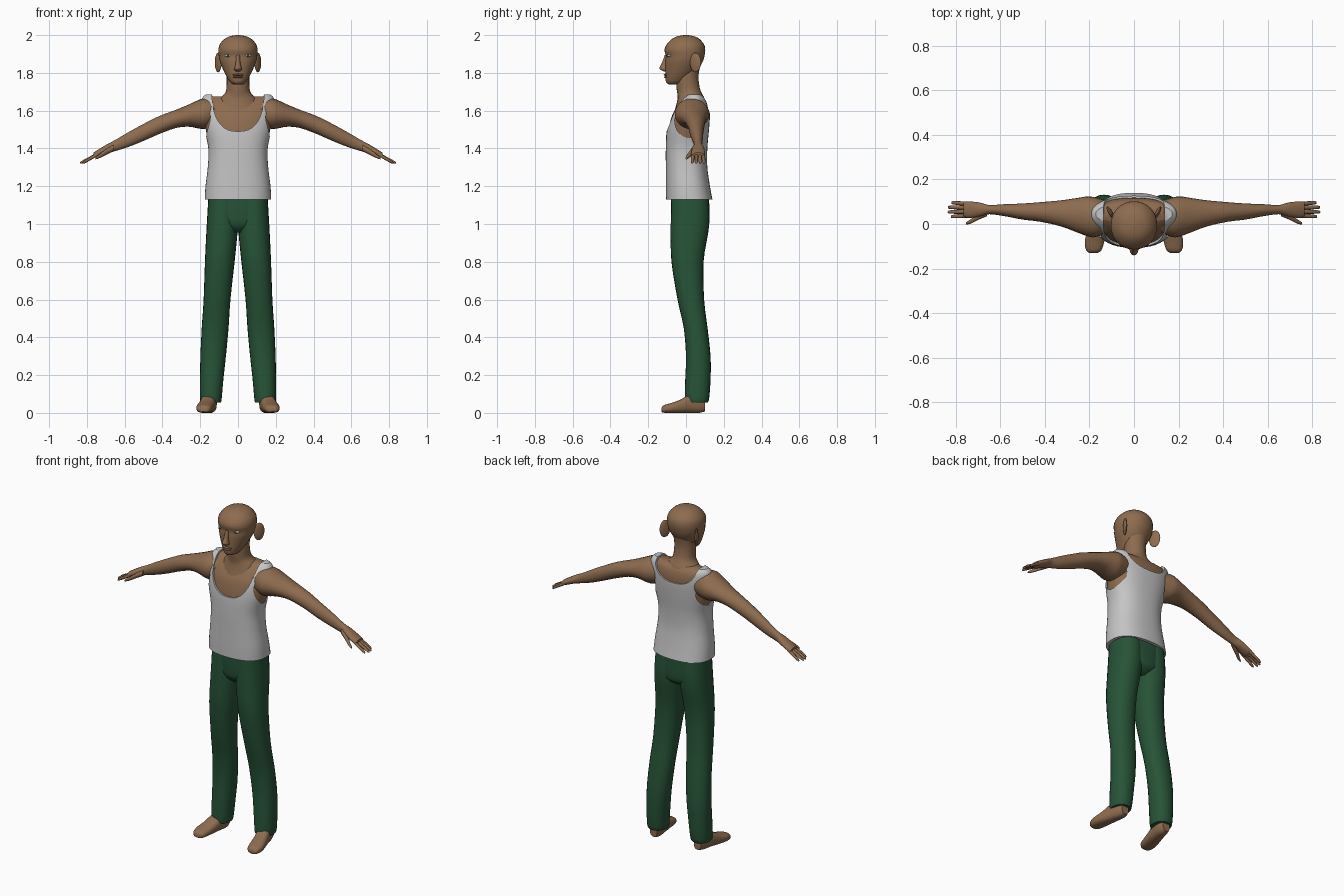
import bpy, bmesh, math
from mathutils import Matrix, Vector

cube = bpy.data.objects.get("Cube")
if cube:
    bpy.data.objects.remove(cube, do_unlink=True)


def material(name, rgb):
    m = bpy.data.materials.new(name)
    m.use_nodes = True
    m.diffuse_color = (*rgb, 1)
    for node in m.node_tree.nodes:
        if node.type == 'BSDF_PRINCIPLED':
            node.inputs["Base Color"].default_value = (*rgb, 1)
            node.inputs["Roughness"].default_value = 0.8
    return m


SKIN = material("brown skin", (.27, .15, .078))
SHIRT = material("light grey cloth", (.56, .56, .56))
PANTS = material("dark green cloth", (.02, .087, .038))
WHITE = material("eye white", (.6, .6, .57))
IRIS = material("iris green", (.05, .2, .1))
PUPIL = material("pupil black", (.01, .01, .01))


def smooth(ob, angle=50):
    bpy.ops.object.select_all(action='DESELECT')
    ob.select_set(True)
    bpy.context.view_layer.objects.active = ob
    bpy.ops.object.shade_smooth_by_angle(angle=math.radians(angle))


def finish(name, bm, mat):
    bmesh.ops.recalc_face_normals(bm, faces=bm.faces)
    mesh = bpy.data.meshes.new(name)
    bm.to_mesh(mesh)
    bm.free()
    ob = bpy.data.objects.new(name, mesh)
    bpy.context.collection.objects.link(ob)
    if mat:
        mesh.materials.append(mat)
    smooth(ob)
    return ob


def refine(rows, steps):
    """Catmull-Rom interpolation of the section table."""
    out = []
    for i in range(len(rows) - 1):
        p0, p1 = rows[max(i - 1, 0)], rows[i]
        p2, p3 = rows[i + 1], rows[min(i + 2, len(rows) - 1)]
        for k in range(steps):
            t = k / steps
            out.append([b + t / 2 * (c - a + t * (2 * a - 5 * b + 4 * c - d + t * (3 * (b - c) + d - a)))
                        for a, b, c, d in zip(p0, p1, p2, p3)])
    return out + [list(rows[-1])]


def loft(name, axis, rows, mat, side=1, power=2.0, seg=24, steps=3):
    """Skin superellipse sections; each row is (position, low a, high a, low b, high b)."""
    bm = bmesh.new()
    rings = []
    for t, a0, a1, b0, b1 in refine(rows, steps):
        ring = []
        for k in range(seg):
            w = math.tau * k / seg
            c, s = math.cos(w), math.sin(w)
            a = (a0 + a1) / 2 + (a1 - a0) / 2 * math.copysign(abs(c) ** (2 / power), c)
            b = (b0 + b1) / 2 + (b1 - b0) / 2 * math.copysign(abs(s) ** (2 / power), s)
            x, y, z = {'x': (t, a, b), 'y': (a, t, b), 'z': (a, b, t)}[axis]
            ring.append(bm.verts.new((x * side, y, z)))
        rings.append(ring)
    for lo, hi in zip(rings, rings[1:]):
        for k in range(seg):
            j = (k + 1) % seg
            bm.faces.new((lo[k], lo[j], hi[j], hi[k]))
    bm.faces.new(rings[0])
    bm.faces.new(rings[-1])
    return finish(name, bm, mat)


def ball(name, at, size, mat, turn=0.0):
    bm = bmesh.new()
    m = Matrix.Translation(at) @ Matrix.Rotation(turn, 4, 'Z') @ Matrix.Diagonal(Vector((*size, 1)))
    bmesh.ops.create_uvsphere(bm, u_segments=16, v_segments=10, radius=1, matrix=m)
    return finish(name, bm, mat)


def sym(rows):
    """(z, half width, front, back) to full section rows."""
    return [(z, -w, w, f, b) for z, w, f, b in rows]


# Torso: one section table for the shirt, shrunk for the skin beneath
torso = sym([(1.13, .176, -.106, .14), (1.2, .172, -.107, .127), (1.3, .16, -.107, .113),
             (1.4, .157, -.107, .113), (1.5, .178, -.102, .122), (1.58, .191, -.084, .127),
             (1.63, .194, -.056, .124), (1.665, .19, -.026, .112), (1.685, .172, .0, .09)])
inset = .009
loft("upper_body", 'z', [(z - inset, a + inset, b - inset, f + inset, k - inset)
                         for z, a, b, f, k in torso[3:]], SKIN, power=2.4, seg=40, steps=4)
shirt = loft("tank_top", 'z', torso, SHIRT, power=2.4, seg=48, steps=4)

# Neckline scoops and armholes cut from the shirt
neck_z = 1.71
scoops = [loft("front_scoop", 'y', [(-.3, -.138, .138, 1.49, 2 * neck_z - 1.49),
                                    (.045, -.138, .138, 1.49, 2 * neck_z - 1.49)], None,
               power=2.5, seg=40, steps=1),
          loft("back_scoop", 'y', [(.035, -.138, .138, 1.585, 2 * neck_z - 1.585),
                                   (.3, -.138, .138, 1.585, 2 * neck_z - 1.585)], None,
               power=2.5, seg=40, steps=1)]
for side in (1, -1):
    scoops.append(loft("armhole", 'x', [(.12, -.06, .1, 1.455, 1.64), (.3, -.06, .1, 1.455, 1.64)],
                       None, side, seg=32, steps=1))
for cutter in scoops:
    cutter.hide_render = True
    mod = shirt.modifiers.new("cut", 'BOOLEAN')
    mod.operation = 'DIFFERENCE'
    mod.solver = 'EXACT'
    mod.object = cutter
    bpy.context.view_layer.objects.active = shirt
    bpy.ops.object.modifier_apply(modifier=mod.name)
    bpy.data.objects.remove(cutter, do_unlink=True)
smooth(shirt, 40)

# Neck and head
loft("neck", 'z', sym([(1.6, .125, -.06, .113), (1.66, .1, -.045, .1), (1.69, .071, -.046, .085),
                       (1.72, .061, -.05, .073), (1.78, .06, -.05, .066), (1.84, .06, -.03, .075)]), SKIN)
loft("head", 'z', sym([(1.738, .02, -.088, -.04), (1.75, .04, -.105, -.005), (1.78, .06, -.109, .03),
                       (1.82, .08, -.11, .066), (1.86, .096, -.11, .089), (1.89, .102, -.107, .098),
                       (1.92, .104, -.114, .102), (1.95, .097, -.103, .096), (1.98, .071, -.074, .071),
                       (1.994, .042, -.044, .043), (2.0, .008, -.01, .01)]), SKIN, power=2.1, seg=32)
loft("nose", 'z', sym([(1.808, .01, -.118, -.09), (1.815, .02, -.132, -.09), (1.826, .019, -.141, -.09),
                       (1.85, .013, -.129, -.09), (1.895, .01, -.112, -.09)]), SKIN, seg=12)
ball("upper_lip", (0, -.104, 1.79), (.03, .015, .006), SKIN)
ball("lower_lip", (0, -.102, 1.778), (.027, .015, .006), SKIN)

# Legs of the trousers, plus the seat joining them
loft("trouser_seat", 'z', sym([(.955, .05, -.035, .075), (.985, .1, -.066, .115), (1.03, .15, -.077, .124),
                               (1.15, .157, -.08, .122)]), PANTS, power=2.4, seg=32)
leg = [(.055, .09, .197, -.002, .115), (.08, .086, .201, -.006, .123), (.18, .077, .201, -.004, .13),
       (.3, .064, .199, .0, .13), (.45, .05, .192, -.012, .114), (.6, .04, .182, -.045, .096),
       (.8, .018, .175, -.077, .093), (.95, .003, .168, -.081, .117), (1.04, .0, .163, -.08, .125),
       (1.14, .0, .157, -.078, .12)]
foot = [(-.13, .165, .2, .006, .026), (-.118, .146, .215, .001, .04), (-.08, .134, .221, 0, .052),
        (-.03, .125, .21, 0, .07), (.02, .116, .196, 0, .098), (.07, .112, .182, 0, .1),
        (.1, .122, .17, .008, .08)]
arm = [(.1, -.035, .1, 1.53, 1.655), (.17, -.058, .118, 1.505, 1.664), (.205, -.056, .124, 1.505, 1.658),
       (.26, -.036, .116, 1.515, 1.633), (.33, -.01, .106, 1.508, 1.604), (.42, .01, .098, 1.475, 1.57),
       (.5, .02, .092, 1.44, 1.53), (.58, .035, .089, 1.408, 1.486), (.65, .044, .085, 1.386, 1.445),
       (.69, .034, .096, 1.375, 1.424), (.74, .027, .101, 1.355, 1.394), (.765, .034, .096, 1.352, 1.378)]
# Fingers: position across the palm at the root and the tip, and reach
fingers = {"index": (.038, .033, .822), "middle": (.056, .054, .836),
           "ring": (.074, .075, .835), "little": (.09, .096, .82)}

for side, label in ((1, "left_"), (-1, "right_")):
    loft(label + "trouser_leg", 'z', leg, PANTS, side, power=2.2)
    loft(label + "foot", 'y', foot, SKIN, side, power=2.5)
    loft(label + "arm", 'x', arm, SKIN, side)
    for name, (root, tip, reach) in fingers.items():
        rows = []
        for t, r in ((0, .01), (.6, .009), (.93, .007), (1, .003)):
            y = root + t * (tip - root)
            z = 1.371 - t * .048
            rows.append((.74 + t * (reach - .74), y - r, y + r, z - r, z + r))
        loft(label + name + "_finger", 'x', rows, SKIN, side, seg=10, steps=2)
    loft(label + "thumb", 'x', [(.66, .035, .065, 1.385, 1.42), (.7, .018, .045, 1.365, 1.395),
                                (.735, .001, .02, 1.348, 1.368), (.755, -.002, .007, 1.342, 1.352)],
         SKIN, side, seg=12)
    # Ear flaring outward at the back
    ball(label + "ear", (side * .105, .05, 1.855), (.01, .033, .052), SKIN, -side * .5)
    # Eye set into the face
    ball(label + "eye", (side * .052, -.087, 1.892), (.019, .013, .008), WHITE, side * .3)
    ball(label + "iris", (side * .052, -.094, 1.892), (.008, .008, .0075), IRIS)
    ball(label + "pupil", (side * .052, -.099, 1.892), (.0035, .004, .0035), PUPIL)
